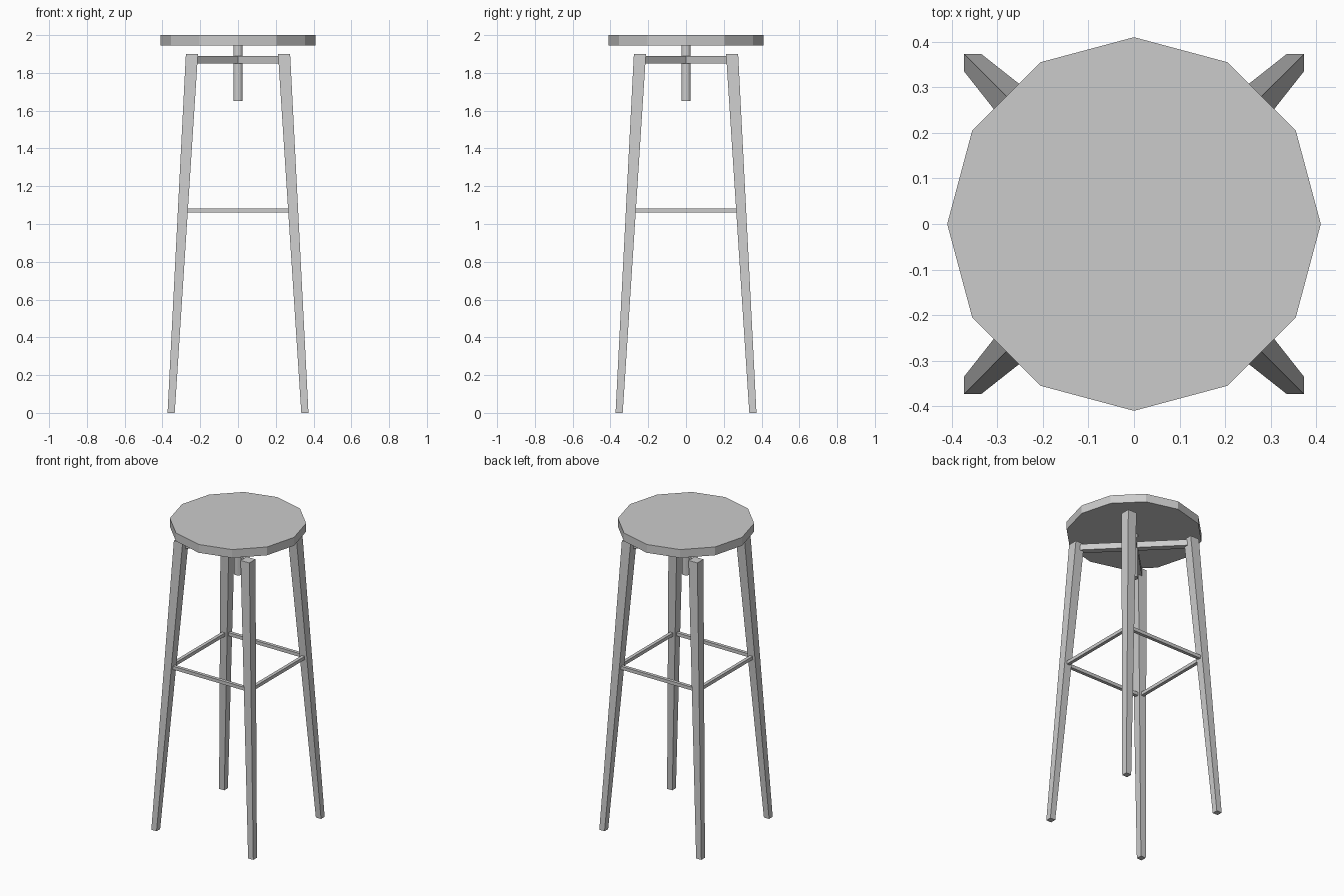
import bpy
from math import pi, sqrt

cube = bpy.data.objects.get("Cube")
if cube:
    bpy.data.objects.remove(cube, do_unlink=True)

GREY = (0.6, 0.6, 0.6, 1)
grey = bpy.data.materials.new("plain grey")
grey.use_nodes = True
grey.diffuse_color = GREY
grey.node_tree.nodes["Principled BSDF"].inputs["Base Color"].default_value = GREY


def finish(name):
    obj = bpy.context.object
    obj.name = name
    obj.data.materials.append(grey)
    return obj


def box(name, size, location, turn=0):
    bpy.ops.mesh.primitive_cube_add(size=1, location=location, rotation=(0, 0, turn))
    obj = finish(name)
    obj.scale = size
    return obj


def disc(name, radius, bottom, top):
    bpy.ops.mesh.primitive_cylinder_add(
        vertices=12, radius=radius, depth=top - bottom, location=(0, 0, (bottom + top) / 2))
    return finish(name)


# Seat and its height-adjusting screw
disc("seat", 0.41, 1.945, 2.0)
disc("seat_screw", 0.025, 1.65, 1.95)

# Splayed legs, tapering towards the floor
LEG_TOP = 1.9
FOOT, SHOULDER = (0.354, 0.019), (0.244, 0.032)  # centre offset, half width
for side, sx in (("left", 1), ("right", -1)):
    for end, sy in (("front", -1), ("back", 1)):
        leg = box(f"{end}_{side}_leg", (1, 1, 1), (0, 0, 0))
        for v in leg.data.vertices:
            high = v.co.z > 0
            centre, half = SHOULDER if high else FOOT
            v.co = (sx * centre + (half if v.co.x > 0 else -half),
                    sy * centre + (half if v.co.y > 0 else -half),
                    LEG_TOP if high else 0)

# Crossed braces under the seat, joining opposite legs
for name, turn in (("brace_a", pi / 4), ("brace_b", -pi / 4)):
    box(name, (0.236 * 2 * sqrt(2), 0.04, 0.04), (0, 0, 1.87), turn)

# Square ring of footrest rungs
RUNG_Z, RING, THICK = 1.072, 0.291, 0.022
for sign, end, side in ((-1, "front", "right"), (1, "back", "left")):
    box(f"{end}_rung", (RING * 2, THICK, THICK), (0, sign * RING, RUNG_Z))
    box(f"{side}_rung", (THICK, RING * 2, THICK), (sign * RING, 0, RUNG_Z))
